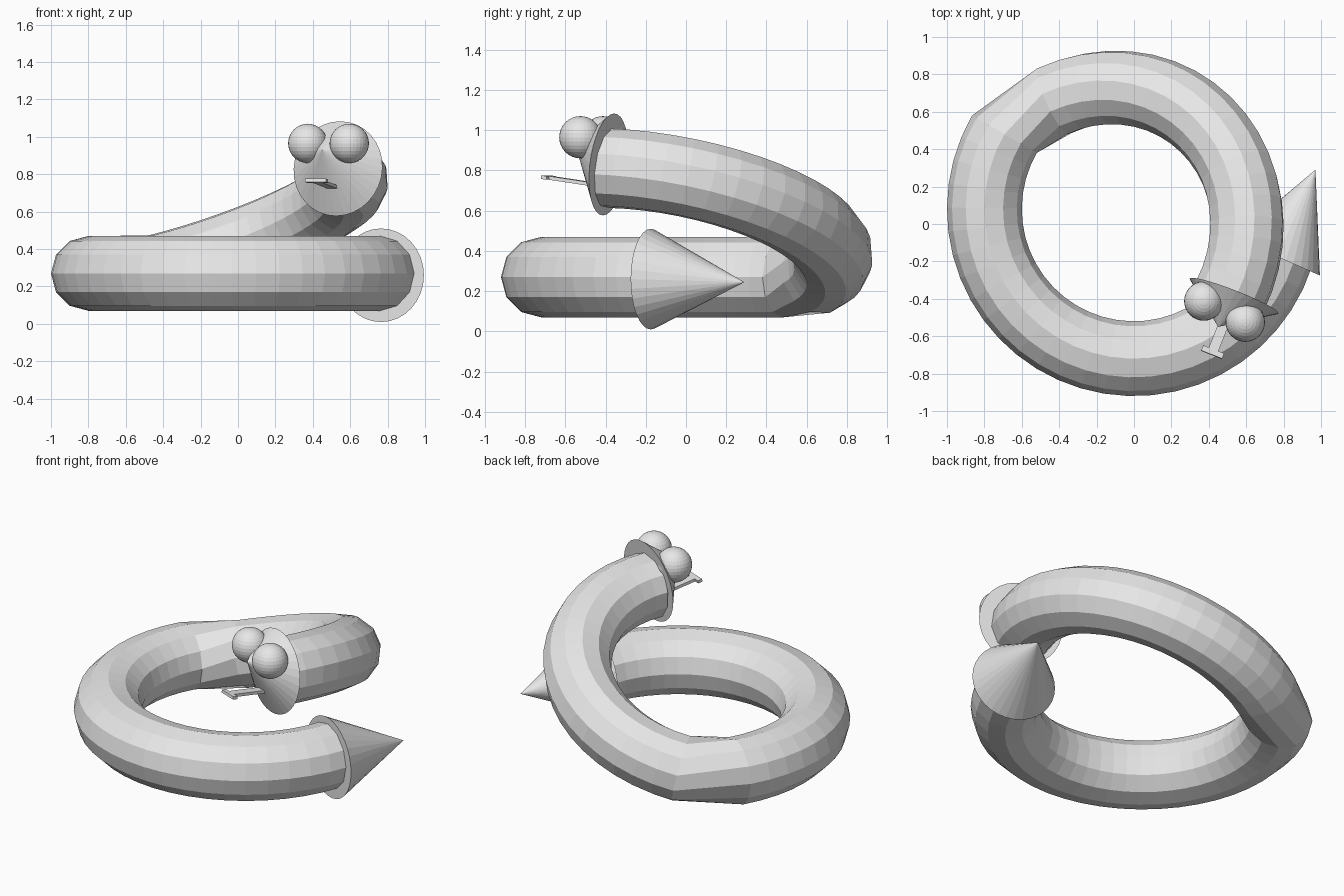
import bpy, bmesh, math
from mathutils import Vector, Matrix

cube = bpy.data.objects.get("Cube")
if cube:
    bpy.data.objects.remove(cube, do_unlink=True)

grey = bpy.data.materials.new("plain grey")
grey.use_nodes = True
grey.diffuse_color = (0.8, 0.8, 0.8, 1)
grey.node_tree.nodes["Principled BSDF"].inputs["Base Color"].default_value = (0.8, 0.8, 0.8, 1)


def finish(name, bm):
    bmesh.ops.recalc_face_normals(bm, faces=bm.faces)
    mesh = bpy.data.meshes.new(name)
    bm.to_mesh(mesh)
    bm.free()
    mesh.materials.append(grey)
    obj = bpy.data.objects.new(name, mesh)
    bpy.context.collection.objects.link(obj)
    return obj


def coil_rings(centre, normal, start, end, steps, major=0.8, minor=0.2, sides=12):
    """Cross-sections along an arc lying in the plane with this normal."""
    n = Vector(normal).normalized()
    u = (Vector((1, 0, 0)) - n * n.x).normalized()
    v = n.cross(u)
    rings = []
    for i in range(steps + 1):
        a = math.radians(start + (end - start) * i / steps)
        out = u * math.cos(a) + v * math.sin(a)
        mid = Vector(centre) + out * major
        rings.append([mid + (out * math.cos(t) + n * math.sin(t)) * minor
                      for t in (math.tau * k / sides for k in range(sides))])
    return rings


def cone(name, base, facing, radius, apex, sides=32):
    """Capped cone whose apex need not be over the middle of its base."""
    n = Vector(facing).normalized()
    side = n.cross(Vector((0, 0, 1))).normalized()
    up = side.cross(n)
    bm = bmesh.new()
    rim = []
    for k in range(sides):
        t = math.tau * k / sides
        rim.append(bm.verts.new(Vector(base) + (side * math.cos(t) + up * math.sin(t)) * radius))
    tip = bm.verts.new(apex)
    bm.faces.new(rim)
    for k in range(sides):
        bm.faces.new((rim[k], rim[(k + 1) % sides], tip))
    return finish(name, bm)


# Body: level lower coil, bridged straight into the tilted upper coil
rings = coil_rings((0, 0.08, 0.27), (0, 0, 1), -18, -210, 26)
rings += coil_rings((-0.155, -0.056, 0.519), (-0.339, 0.2, 1), 111, -28.5, 19)
bm = bmesh.new()
loops = [[bm.verts.new(p) for p in ring] for ring in rings]
for a, b in zip(loops, loops[1:]):
    for k in range(len(a)):
        j = (k + 1) % len(a)
        bm.faces.new((a[k], a[j], b[j], b[k]))
bm.faces.new(loops[0])
bm.faces.new(loops[-1])
finish("body", bm)

# Tail and head cones
cone("tail_tip", (0.765, -0.175, 0.26), (0.4, 0.915, 0), 0.25, (0.97, 0.29, 0.245))
cone("head", (0.535, -0.385, 0.83), (-0.365, -0.93, 0.12), 0.255, (0.45, -0.55, 0.93))

# Eyes
for name, place in (("right_eye", (0.373, -0.412, 0.965)), ("left_eye", (0.595, -0.525, 0.965))):
    bm = bmesh.new()
    bmesh.ops.create_uvsphere(bm, u_segments=32, v_segments=16, radius=0.105,
                              matrix=Matrix.Translation(place))
    finish(name, bm)

# Tongue: flat stem with a crossbar at its end
forward = Vector((-0.36, -0.92, 0.14)).normalized()
across = forward.cross(Vector((0, 0, 1))).normalized()
turn = Matrix((across, forward, across.cross(forward))).transposed().to_4x4()
place = Matrix.Translation((0.42, -0.685, 0.765)) @ turn
bm = bmesh.new()
for back, width, length in ((0, 0.12, 0.03), (-0.12, 0.055, 0.24)):
    bmesh.ops.create_cube(bm, size=1, matrix=place @ Matrix.Translation((0, back, 0))
                          @ Matrix.Diagonal((width, length, 0.018, 1)))
finish("tongue", bm)
